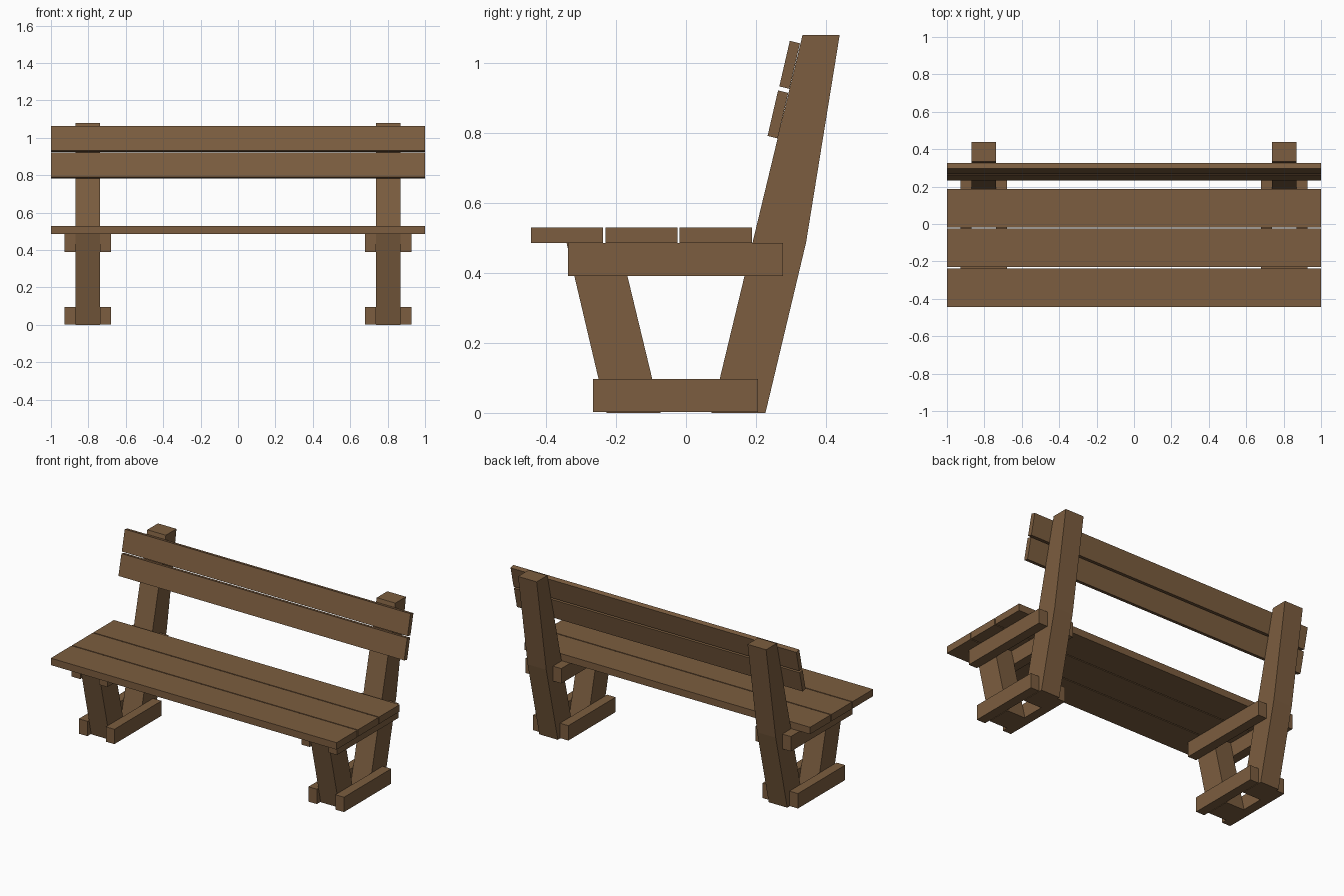
import bpy, bmesh

if "Cube" in bpy.data.objects:
    bpy.data.objects.remove(bpy.data.objects["Cube"])

wood = bpy.data.materials.new("wood")
wood.diffuse_color = (0.2, 0.11, 0.05, 1)
wood.use_nodes = True
wood.node_tree.nodes["Principled BSDF"].inputs["Base Color"].default_value = wood.diffuse_color


def extrude_x(name, profile, x0, x1):
    """Extrude a (y, z) outline from x0 to x1."""
    bm = bmesh.new()
    face = bm.faces.new([bm.verts.new((x0, y, z)) for y, z in profile])
    ext = bmesh.ops.extrude_face_region(bm, geom=[face])
    verts = [v for v in ext["geom"] if isinstance(v, bmesh.types.BMVert)]
    bmesh.ops.translate(bm, verts=verts, vec=(x1 - x0, 0, 0))
    bmesh.ops.recalc_face_normals(bm, faces=bm.faces)
    mesh = bpy.data.meshes.new(name)
    bm.to_mesh(mesh)
    bm.free()
    mesh.materials.append(wood)
    obj = bpy.data.objects.new(name, mesh)
    bpy.context.collection.objects.link(obj)
    return obj


def rect(y0, y1, z0, z1):
    return [(y0, z0), (y1, z0), (y1, z1), (y0, z1)]


# Seat planks
for i in range(3):
    y = -0.443 + i * 0.2125
    extrude_x(f"seat_plank_{i + 1}", rect(y, y + 0.206, 0.485, 0.529), -1, 1)

# Backrest planks, leaning on the front of the rear posts
for i, (dy, dz) in enumerate([(0, 0), (0.0335, 0.1415)]):
    outline = [(0.233, 0.791), (0.262, 0.784), (0.292, 0.914), (0.263, 0.921)]
    extrude_x(f"back_plank_{i + 1}", [(y + dy, z + dz) for y, z in outline], -1, 1)

# Side frames: legs sandwiched between paired rails
rear_post = [(0.073, 0), (0.227, 0), (0.343, 0.487), (0.439, 1.08),
             (0.333, 1.08), (0.19, 0.486)]
front_leg = [(-0.227, 0), (-0.073, 0), (-0.19, 0.485), (-0.341, 0.485)]
for side, s in (("left", -1), ("right", 1)):
    extrude_x(f"{side}_rear_post", rear_post, s * 0.738, s * 0.868)
    extrude_x(f"{side}_front_leg", front_leg, s * 0.738, s * 0.868)
    for pos, x0, x1 in (("inner", 0.679, 0.738), ("outer", 0.868, 0.928)):
        extrude_x(f"{side}_{pos}_seat_rail", rect(-0.337, 0.277, 0.391, 0.485), s * x0, s * x1)
        extrude_x(f"{side}_{pos}_foot_rail", rect(-0.266, 0.206, 0.003, 0.097), s * x0, s * x1)
